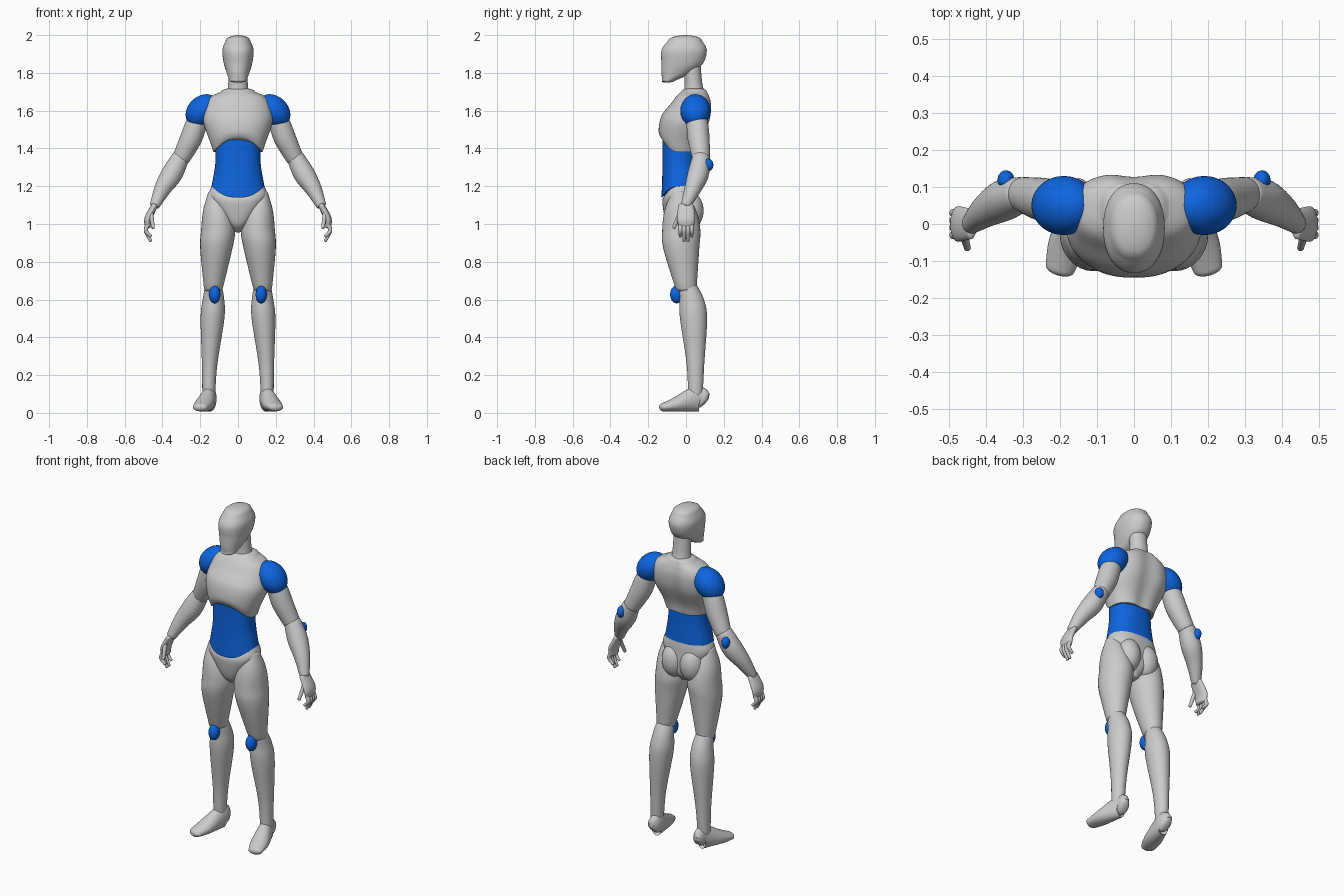
import bpy, bmesh, math
from mathutils import Vector, Matrix

if "Cube" in bpy.data.objects:
    bpy.data.objects.remove(bpy.data.objects["Cube"])


def material(name, colour):
    made = bpy.data.materials.new(name)
    made.use_nodes = True
    made.diffuse_color = (*colour, 1)
    shader = made.node_tree.nodes["Principled BSDF"]
    shader.inputs["Base Color"].default_value = made.diffuse_color
    return made


GREY = material("light grey", (0.6, 0.6, 0.6))
BLUE = material("bright blue", (0.004, 0.13, 0.75))
BACK, UP = Vector((0, 1, 0)), Vector((0, 0, 1))


def finish(name, bm, mat):
    """Turn a bmesh into a smooth shaded object with one material."""
    bmesh.ops.recalc_face_normals(bm, faces=bm.faces)
    mesh = bpy.data.meshes.new(name)
    bm.to_mesh(mesh)
    bm.free()
    mesh.materials.append(mat)
    made = bpy.data.objects.new(name, mesh)
    bpy.context.collection.objects.link(made)
    bpy.ops.object.select_all(action="DESELECT")
    made.select_set(True)
    bpy.context.view_layer.objects.active = made
    bpy.ops.object.shade_smooth_by_angle(angle=math.radians(50))


def spline(rows, steps=5):
    """Smooth curve through the section rows."""
    points = [rows[0]] + rows + [rows[-1]]
    curve = []
    for before, start, end, after in zip(points, points[1:], points[2:], points[3:]):
        leave, arrive = (end - before) / 2, (after - start) / 2
        for i in range(steps):
            t = i / steps
            blend = t * t * (3 - 2 * t)
            curve.append(start.lerp(end, blend) + leave * t * (1 - t) ** 2
                         - arrive * t * t * (1 - t))
    return curve + [rows[-1]]


def rounded_end(last, inner, amount):
    """Shrinking rows that close the end of a loft with a dome."""
    outward = (Vector(last[:3]) - Vector(inner[:3])).normalized()
    dome = []
    for degrees in range(20, 90, 20) if amount else ():
        angle = math.radians(degrees)
        centre = Vector(last[:3]) + outward * last[3] * amount * math.sin(angle)
        dome.append(Vector((*centre, *(Vector(last[3:]) * math.cos(angle)))))
    return dome


def loft(name, rows, mat=GREY, side=1, up=BACK, flat=False, power=2, groove=0,
         arch=(0, 0), dome=(0.5, 0.5), count=32):
    """Skin through rows of x, y, z, half width and half depth.
    The arch lifts the front of the first and last rings."""
    rows = spline([Vector(row) for row in rows])
    rows = (rounded_end(rows[0], rows[1], dome[0])[::-1] + rows
            + rounded_end(rows[-1], rows[-2], dome[1]))
    final = len(rows) - 1
    bm = bmesh.new()
    rings = []
    for i, row in enumerate(rows):
        below, above = rows[max(i - 1, 0)], rows[min(i + 1, final)]
        along = UP if flat else (Vector(above[:3]) - Vector(below[:3])).normalized()
        depth = (up - along * up.dot(along)).normalized()
        width = depth.cross(along)
        lift = arch[1] + (arch[0] - arch[1]) * (1 - i / final) ** 2
        ring = []
        for k in range(count):
            angle = math.tau * k / count
            cos, sin = math.cos(angle), math.sin(angle)
            a = math.copysign(abs(cos) ** (2 / power), cos)
            b = math.copysign(abs(sin) ** (2 / power), sin)
            if sin > 0:
                b *= 1 - groove * math.exp(-(a / 0.3) ** 2)
            point = Vector(row[:3]) + width * a * row[3] + depth * b * row[4]
            if sin < 0:
                point.z += lift * sin * sin
            ring.append(bm.verts.new((point.x * side, point.y, point.z)))
        rings.append(ring)
    for lower, upper in zip(rings, rings[1:]):
        for k in range(count):
            bm.faces.new((lower[k - 1], lower[k], upper[k], upper[k - 1]))
    bm.faces.new(rings[0])
    bm.faces.new(rings[-1])
    finish(name, bm, mat)


def trunk(name, rows, mat=GREY, power=2.4, **options):
    """Loft of level rings on the centre line, from y, z, half width and half depth."""
    loft(name, [(0, *row) for row in rows], mat, flat=True, power=power, count=64, **options)


def limb(name, rows, side, ratio=1.0, **options):
    """Loft from x, y, z and half width, with a constant depth ratio."""
    loft(name, [(*row, row[-1] * ratio) for row in rows], side=side, **options)


def ellipsoid(name, place, size, mat, side, tilt=0):
    bm = bmesh.new()
    bmesh.ops.create_uvsphere(bm, u_segments=32, v_segments=20, radius=1)
    x, y, z = place
    matrix = (Matrix.Translation((x * side, y, z))
              @ Matrix.Rotation(math.radians(tilt * side), 4, "Y")
              @ Matrix.Diagonal((*size, 1)))
    bmesh.ops.transform(bm, matrix=matrix, verts=bm.verts)
    finish(name, bm, mat)


# Head and neck
trunk("head", [(-.09, 1.76, .045, .035), (-.05, 1.8, .06, .08), (-.02, 1.85, .075, .11),
               (-.01, 1.92, .083, .12), (-.005, 1.97, .065, .09)],
      power=2.2, dome=(.4, .46))
trunk("neck", [(.045, 1.68, .06, .06), (.04, 1.74, .052, .047), (.03, 1.86, .05, .046)],
      power=2)

# Torso
trunk("chest", [(-.03, 1.38, .13, .1), (-.03, 1.44, .15, .115), (0, 1.54, .183, .13),
                (.03, 1.62, .175, .11), (.04, 1.67, .15, .09), (.045, 1.7, .09, .07)],
      groove=.12, arch=(.075, 0), dome=(0, .25))
trunk("abdomen", [(-.035, 1.43, .12, .09), (-.035, 1.32, .12, .09),
                  (-.035, 1.2, .14, .095)], BLUE, arch=(.06, -.06), dome=(0, 0))
trunk("pelvis", [(-.03, 1.2, .14, .09), (-.03, 1.14, .15, .095), (-.02, 1.02, .07, .085),
                 (-.02, .97, .03, .05)], arch=(-.06, 0), dome=(0, .5))

for side, label in ((1, "left_"), (-1, "right_")):
    # Hips and legs
    ellipsoid(label + "buttock", (.06, .02, 1.07), (.07, .073, .1), GREY, side)
    limb(label + "thigh", [(.12, -.035, 1.16, .04), (.11, -.03, 1.07, .075),
                           (.105, -.025, .97, .09), (.115, -.025, .87, .085),
                           (.13, 0, .66, .05)], side, ratio=1.12, flat=True)
    limb(label + "shin", [(.13, .01, .67, .045), (.13, .03, .6, .057), (.135, .04, .5, .063),
                          (.15, .05, .26, .041), (.155, .05, .1, .034)],
         side, ratio=1.14, flat=True)
    loft(label + "foot", [(.15, .09, .06, .03, .045), (.15, .06, .075, .037, .068),
                          (.18, -.05, .045, .05, .04), (.2, -.12, .03, .04, .022)],
         side=side, up=UP)
    ellipsoid(label + "knee_pad", (.123, -.05, .627), (.03, .034, .047), BLUE, side)

    # Arms
    limb(label + "upper_arm", [(.18, .05, 1.62, .05), (.22, .06, 1.53, .057),
                               (.25, .067, 1.45, .058), (.3, .08, 1.35, .047)], side)
    limb(label + "forearm", [(.305, .08, 1.35, .047), (.35, .065, 1.265, .056),
                             (.4, .035, 1.185, .044), (.44, 0, 1.1, .027)], side)
    ellipsoid(label + "shoulder_pad", (.19, .05, 1.6), (.098, .08, .075), BLUE, side, tilt=45)
    ellipsoid(label + "elbow_pad", (.346, .118, 1.313), (.023, .027, .033), BLUE, side)

    # Hands
    limb(label + "palm", [(.44, 0, 1.1, .017), (.475, 0, 1.03, .02), (.476, 0, .985, .016)],
         side, ratio=2.4)
    limb(label + "thumb", [(.46, -.03, 1.06, .012), (.45, -.065, .98, .009)], side)
    for i, finger in enumerate(("index", "middle", "ring", "little")):
        y = .02 * i - .03
        tip = .91 if finger in ("middle", "ring") else .935
        limb(label + finger + "_finger", [(.476, y, 1, .011), (.488, y, .965, .011),
                                          (.462, y, tip, .008)], side)
